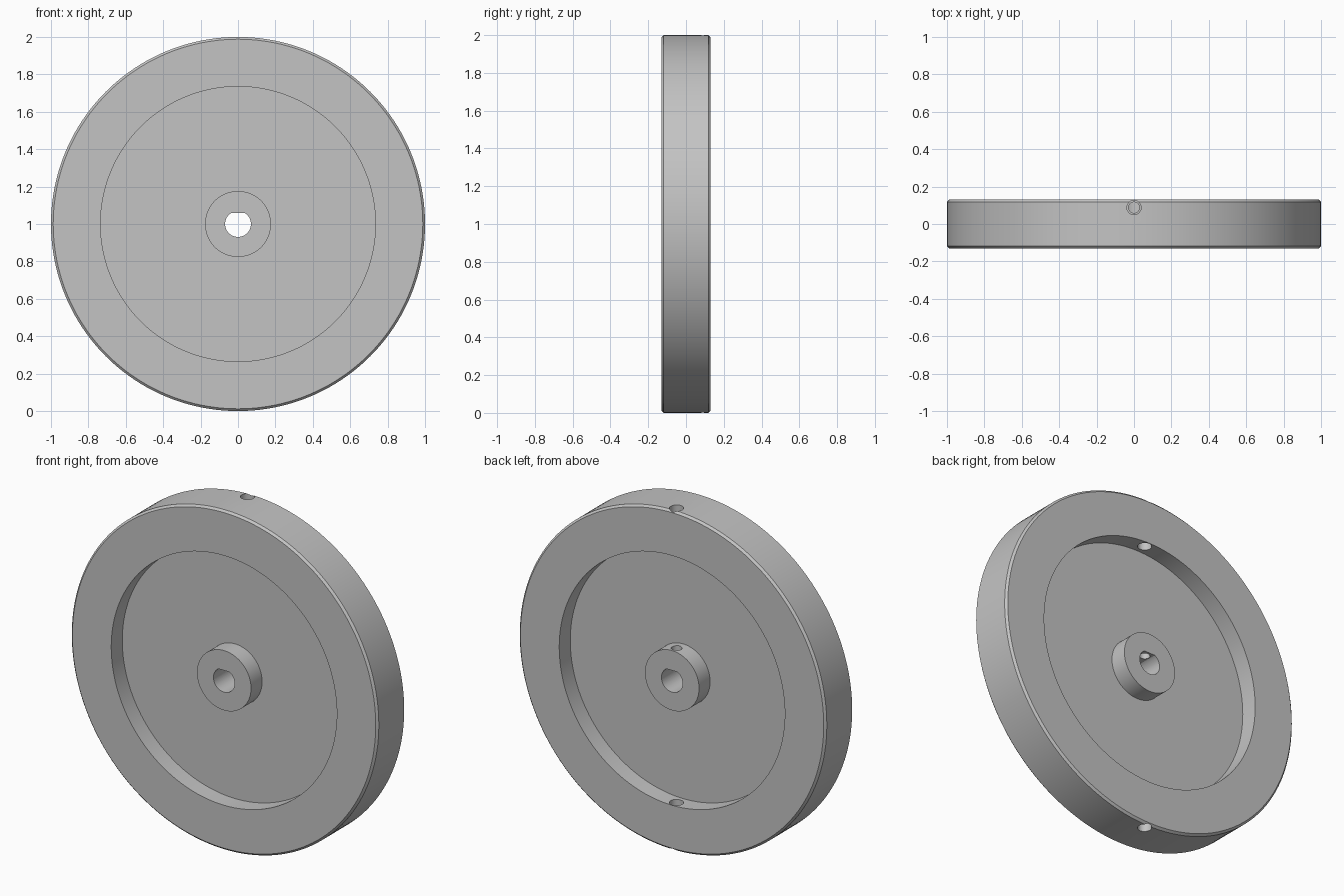
import bpy, bmesh
from math import cos, sin, pi, asin, radians
from mathutils import Matrix, Vector

cube = bpy.data.objects.get("Cube")
if cube:
    bpy.data.objects.remove(cube, do_unlink=True)

HALF, WEB, CHAMFER = 0.13, 0.027, 0.012
RIM_IN, HUB, BORE, FLAT = 0.735, 0.176, 0.069, 0.059
CENTRE = Vector((0, 0, 1))
HOLE_Y = 0.088

steel = bpy.data.materials.new("plain grey")
steel.use_nodes = True
colour = (0.55, 0.55, 0.55, 1)
steel.diffuse_color = colour
steel.node_tree.nodes["Principled BSDF"].inputs["Base Color"].default_value = colour


def finish(bm, name):
    bmesh.ops.recalc_face_normals(bm, faces=bm.faces)
    mesh = bpy.data.meshes.new(name)
    bm.to_mesh(mesh)
    bm.free()
    mesh.materials.append(steel)
    obj = bpy.data.objects.new(name, mesh)
    bpy.context.collection.objects.link(obj)
    return obj


def lathe(name, profile, steps):
    """Turn a (radius, y) profile about the wheel axle."""
    bm = bmesh.new()
    verts = [bm.verts.new(CENTRE + Vector((r, y, 0))) for r, y in profile]
    edges = [bm.edges.new(pair) for pair in zip(verts, verts[1:])]
    bmesh.ops.spin(bm, geom=verts + edges, cent=CENTRE, axis=(0, 1, 0),
                   angle=2 * pi, steps=steps)
    bmesh.ops.remove_doubles(bm, verts=bm.verts, dist=1e-5)
    return finish(bm, name)


def hole_cutter(name, radius, low, high):
    """Upright drill, set towards the back of the wheel."""
    bm = bmesh.new()
    place = Matrix.Translation((0, HOLE_Y, (low + high) / 2))
    bmesh.ops.create_cone(bm, cap_ends=True, segments=40, radius1=radius,
                          radius2=radius, depth=high - low, matrix=place)
    return finish(bm, name)


def bore_cutter(name, steps=56):
    """D-shaped shaft prism with its flat on top."""
    bm = bmesh.new()
    start = pi - asin(FLAT / BORE)
    sweep = pi + 2 * asin(FLAT / BORE)
    ring = []
    for i in range(steps + 1):
        a = start + sweep * i / steps
        ring.append(bm.verts.new(CENTRE + Vector((BORE * cos(a), -0.3, BORE * sin(a)))))
    face = bm.faces.new(ring)
    moved = bmesh.ops.extrude_face_region(bm, geom=[face], use_keep_orig=True)["geom"]
    bmesh.ops.translate(bm, vec=(0, 0.6, 0),
                        verts=[v for v in moved if isinstance(v, bmesh.types.BMVert)])
    return finish(bm, name)


# Wheel body: hub, thin web and chamfered rim, the same on both sides
front = [(0, -HALF), (HUB, -HALF), (HUB, -WEB), (RIM_IN, -WEB),
         (RIM_IN, -HALF), (1 - CHAMFER, -HALF), (1, CHAMFER - HALF)]
wheel = lathe("wheel", front + [(r, -y) for r, y in reversed(front)], 160)

# Shaft bore, set screw hole and the access holes through the rim
cutters = [
    bore_cutter("shaft_bore_cutter"),
    hole_cutter("set_screw_cutter", 0.029, 1.02, 1.3),
    hole_cutter("rim_hole_top_cutter", 0.038, 1.6, 2.1),
    hole_cutter("rim_hole_bottom_cutter", 0.038, -0.1, 0.4),
]
bpy.context.view_layer.objects.active = wheel
wheel.select_set(True)
for cutter in cutters:
    cutter.hide_render = True
    cut = wheel.modifiers.new(cutter.name, 'BOOLEAN')
    cut.operation, cut.solver, cut.object = 'DIFFERENCE', 'EXACT', cutter
    bpy.ops.object.modifier_apply(modifier=cut.name)
    bpy.data.objects.remove(cutter, do_unlink=True)

bpy.ops.object.shade_smooth_by_angle(angle=radians(30))
